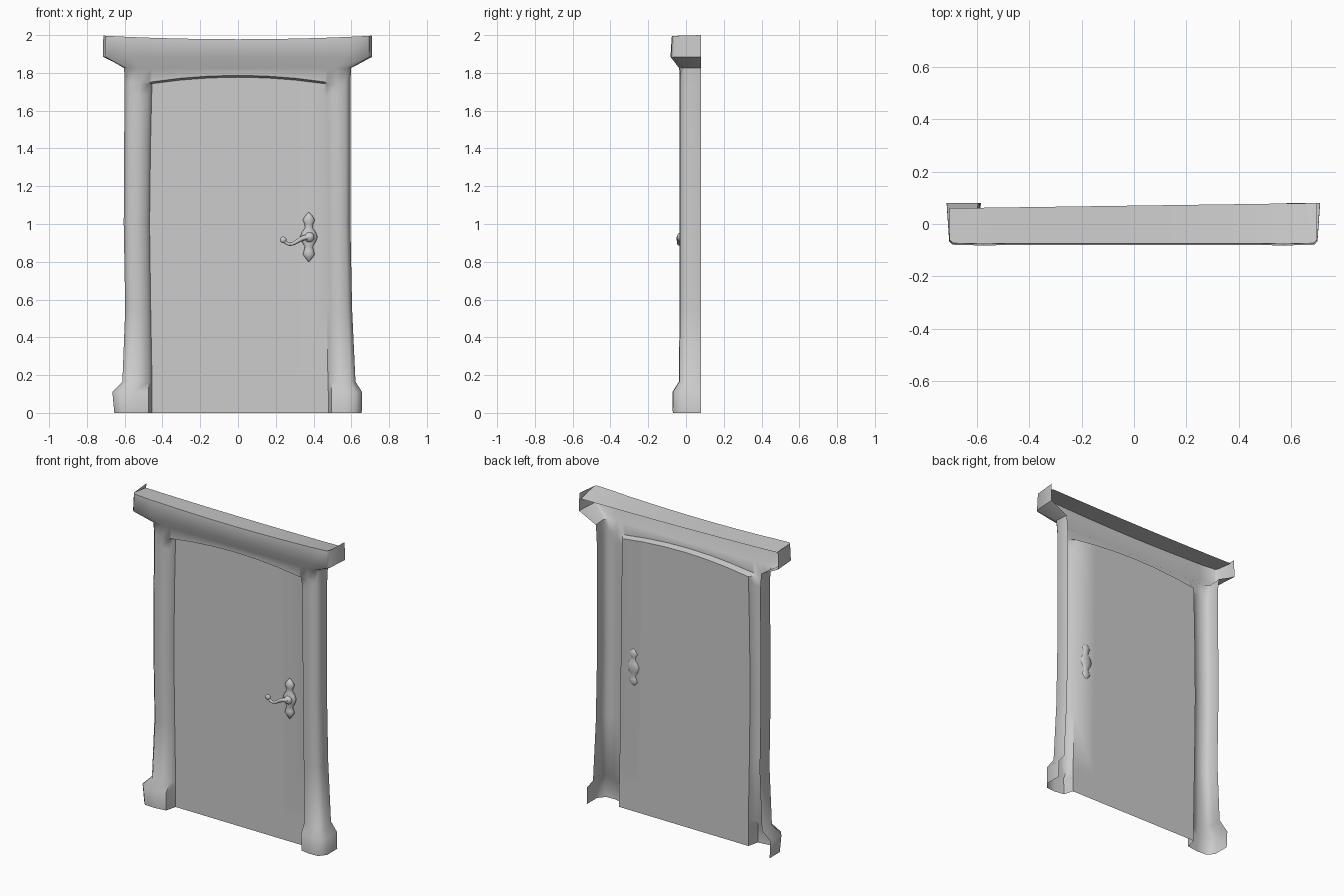
import bpy, bmesh, math

if "Cube" in bpy.data.objects:
    bpy.data.objects.remove(bpy.data.objects["Cube"])

def finish(name, bm, angle):
    bmesh.ops.recalc_face_normals(bm, faces=bm.faces)
    me = bpy.data.meshes.new(name)
    bm.to_mesh(me)
    bm.free()
    ob = bpy.data.objects.new(name, me)
    bpy.context.collection.objects.link(ob)
    shade(ob, angle)
    return ob

def shade(ob, angle):
    bpy.ops.object.select_all(action='DESELECT')
    ob.select_set(True)
    bpy.context.view_layer.objects.active = ob
    bpy.ops.object.shade_smooth_by_angle(angle=math.radians(angle))

def bridge(bm, a, b):
    for i in range(len(a) - 1):
        bm.faces.new((a[i], a[i + 1], b[i + 1], b[i]))

# Door and surround: one open-backed shell, lofted upward from plan sections
# z, outer left, outer right, inner left, inner right, front y, back lean, chamfer, doorway?
ROWS = [
    (0.000, -.655, .655, -.455, .478, -.070, .000, .035, True),
    (0.110, -.665, .657, -.455, .478, -.072, .005, .035, True),
    (0.165, -.612, .622, -.455, .476, -.038, .012, .025, True),
    (0.550, -.597, .604, -.462, .470, -.034, .014, .025, True),
    (1.000, -.605, .595, -.468, .465, -.034, .014, .025, True),
    (1.420, -.603, .596, -.463, .460, -.034, .014, .025, True),
    (1.680, -.600, .596, -.457, .456, -.034, .014, .025, True),
    (1.742, -.600, .596, -.455, .455, -.034, .012, .025, True),
    (1.752, -.600, .596, -.455, .455, -.034, .012, .025, False),
    (1.825, -.603, .598, -.455, .455, -.036, .008, .022, False),
    (1.885, -.705, .700, -.455, .455, -.082, -.010, .012, False),
    (1.978, -.703, .698, -.455, .455, -.076, -.010, .012, False),
]

def section(z, ol, orr, il, ir, yf, lean, ch, doorway):
    soft = .010 if doorway else .002
    left = [(ol + lean, .08), (ol, yf + ch * 1.3), (ol + ch, yf + .003),
            ((ol + il) / 2 + .005, yf), (il - .018, yf + soft)]
    right = [(orr - lean, .08), (orr, yf + ch * 1.3), (orr - ch, yf + .003),
             ((orr + ir) / 2 - .005, yf), (ir + .018, yf + soft)]
    mid = []
    for k in range(7):
        x = il + (ir - il) * k / 6
        mid.append((x, .012 - .010 * k / 6 if doorway else yf + .002))
    pts = []
    for i, (x, y) in enumerate(left + mid + right[::-1]):
        zz = z
        if 1.73 < z < 1.8 and 5 <= i <= 11:          # arched door head
            zz += .035 * (1 - (x / .46) ** 2)
        if z > 1.95:                                 # sagging cornice top
            zz = 2.0 if i in (0, 16) else z + .018 * (x / .7) ** 2
        pts.append((x, y, zz))
    return pts

bm = bmesh.new()
prev = None
for row in ROWS:
    cur = [bm.verts.new(p) for p in section(*row)]
    if prev:
        bridge(bm, prev, cur)
    prev = cur
front = prev[1:-1]
back = [bm.verts.new((v.co.x, .07 + .014 * v.co.x, 1.968 + .012 * v.co.x ** 2 - .012 * v.co.x))
        for v in front]
bridge(bm, front, back)
finish("door_and_surround", bm, 55)

# Handle plate: elliptical loft along a lobed outline (z, half width)
PLATE = [(.800, .002), (.820, .018), (.840, .032), (.858, .026), (.880, .021),
         (.905, .036), (.932, .046), (.958, .036), (.980, .020), (1.000, .023),
         (1.022, .032), (1.042, .020), (1.062, .002)]
bm = bmesh.new()
prev = None
N = 14
for z, w in PLATE:
    depth = min(.022, w * .7)
    ring = [bm.verts.new((.375 + w * math.cos(2 * math.pi * k / N),
                          -.006 + depth * math.sin(2 * math.pi * k / N), z)) for k in range(N)]
    if prev:
        bridge(bm, prev + prev[:1], ring + ring[:1])
    else:
        bm.faces.new(ring)
    prev = ring
bm.faces.new(prev)
finish("handle_plate", bm, 60)

# Hub and lever tip
def ball(name, loc, scale):
    bm = bmesh.new()
    bmesh.ops.create_uvsphere(bm, u_segments=16, v_segments=10, radius=1)
    for v in bm.verts:
        v.co = [v.co[i] * scale[i] + loc[i] for i in range(3)]
    finish(name, bm, 60)

ball("handle_hub", (.378, -.026, .930), (.026, .022, .026))
ball("lever_tip", (.240, -.036, .916), (.017, .013, .017))

# Curved lever: (x, y, z, radius factor)
LEVER = [(.385, -.034, .932, 1.5), (.350, -.037, .930, 1.35), (.320, -.038, .912, 1.1),
         (.290, -.038, .894, .9), (.262, -.037, .892, .8), (.243, -.036, .910, .8)]
cu = bpy.data.curves.new("handle_lever", 'CURVE')
cu.dimensions = '3D'
cu.bevel_depth = .010
cu.bevel_resolution = 2
cu.use_fill_caps = True
sp = cu.splines.new('NURBS')
sp.points.add(len(LEVER) - 1)
for p, (x, y, z, r) in zip(sp.points, LEVER):
    p.co = (x, y, z, 1)
    p.radius = r
sp.order_u = 3
sp.use_endpoint_u = True
sp.resolution_u = 5
ob = bpy.data.objects.new("handle_lever", cu)
bpy.context.collection.objects.link(ob)
bpy.ops.object.select_all(action='DESELECT')
ob.select_set(True)
bpy.context.view_layer.objects.active = ob
bpy.ops.object.convert(target='MESH')
shade(bpy.context.view_layer.objects.active, 60)
